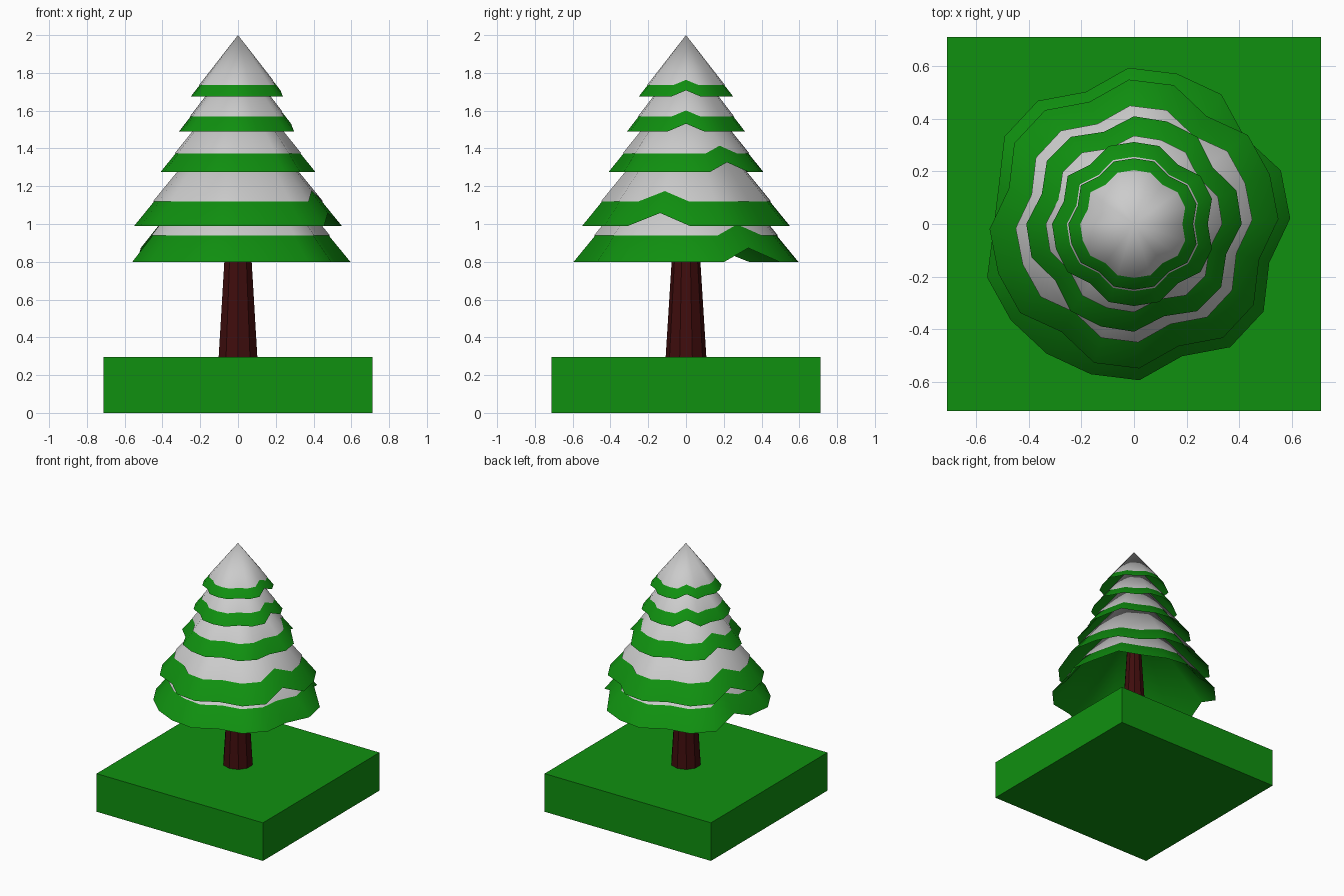
import bpy, bmesh
from math import cos, sin, radians

if "Cube" in bpy.data.objects:
    bpy.data.objects.remove(bpy.data.objects["Cube"])

SIDES = 20


def material(name, rgb):
    m = bpy.data.materials.new(name)
    m.diffuse_color = (*rgb, 1)
    m.use_nodes = True
    m.node_tree.nodes["Principled BSDF"].inputs["Base Color"].default_value = m.diffuse_color
    return m


green = material("green", (0.005, 0.28, 0.005))
bark = material("bark", (0.05, 0.004, 0.004))


def finish(bm, name, mat=None, smooth=False):
    me = bpy.data.meshes.new(name)
    bm.to_mesh(me)
    bm.free()
    ob = bpy.data.objects.new(name, me)
    bpy.context.collection.objects.link(ob)
    if mat:
        me.materials.append(mat)
    if smooth:
        me.polygons.foreach_set("use_smooth", [True] * len(me.polygons))
    return ob


def cone_shell(name, rim, apex, mat=None):
    """Open cone from a ragged rim up to an apex."""
    bm = bmesh.new()
    top = bm.verts.new(apex)
    ring = [bm.verts.new(p) for p in rim]
    for a, b in zip(ring, ring[1:] + ring[:1]):
        bm.faces.new((b, a, top))
    return finish(bm, name, mat, True)


def tier(n, z, r, apex, turn, dents, lifts):
    """Hollow branch skirt with a snow shell over its upper part."""
    rim = []
    for i in range(SIDES):
        a = radians(90 + turn - 360 / SIDES * i)
        k = 0.9 if i in dents + lifts else 1.0
        zz = z + 0.1 * (apex - z) if i in lifts else z
        rim.append((r * k * cos(a), r * k * sin(a), zz))
    cone_shell(f"branches_{n}", rim, (0, 0, apex - 0.006), green)
    t = 0.81
    snow = [(x * t * 1.012, y * t * 1.012, apex + (h - apex) * t) for x, y, h in rim]
    cone_shell(f"snow_{n}", snow, (0, 0, apex))


# Ground block
bm = bmesh.new()
bmesh.ops.create_cube(bm, size=1)
bmesh.ops.scale(bm, vec=(1.425, 1.425, 0.295), verts=bm.verts)
bmesh.ops.translate(bm, vec=(0, 0, 0.1475), verts=bm.verts)
finish(bm, "ground_block", green)

# Tapered trunk
bm = bmesh.new()
bmesh.ops.create_cone(bm, cap_ends=True, segments=10, radius1=0.108, radius2=0.05,
                      depth=0.93)
bmesh.ops.translate(bm, vec=(0, 0, 0.29 + 0.465), verts=bm.verts)
finish(bm, "trunk", bark)

# Snowy tiers: rim height, rim radius, apex height, twist, dented and lifted rim points
tiers = [
    (0.80, 0.595, 1.53, 2, (6, 9, 15, 19), (3, 16)),
    (0.99, 0.55, 1.67, 2, (2, 9, 12, 19), (6, 16)),
    (1.275, 0.41, 1.79, 0, (6, 9, 13, 19), (3, 16)),
    (1.49, 0.312, 1.90, 0, (2, 8, 12, 16), (5, 18)),
    (1.675, 0.25, 2.00, 0, (2, 8, 12, 16), (5, 18)),
]
for n, args in enumerate(tiers, 1):
    tier(n, *args)
